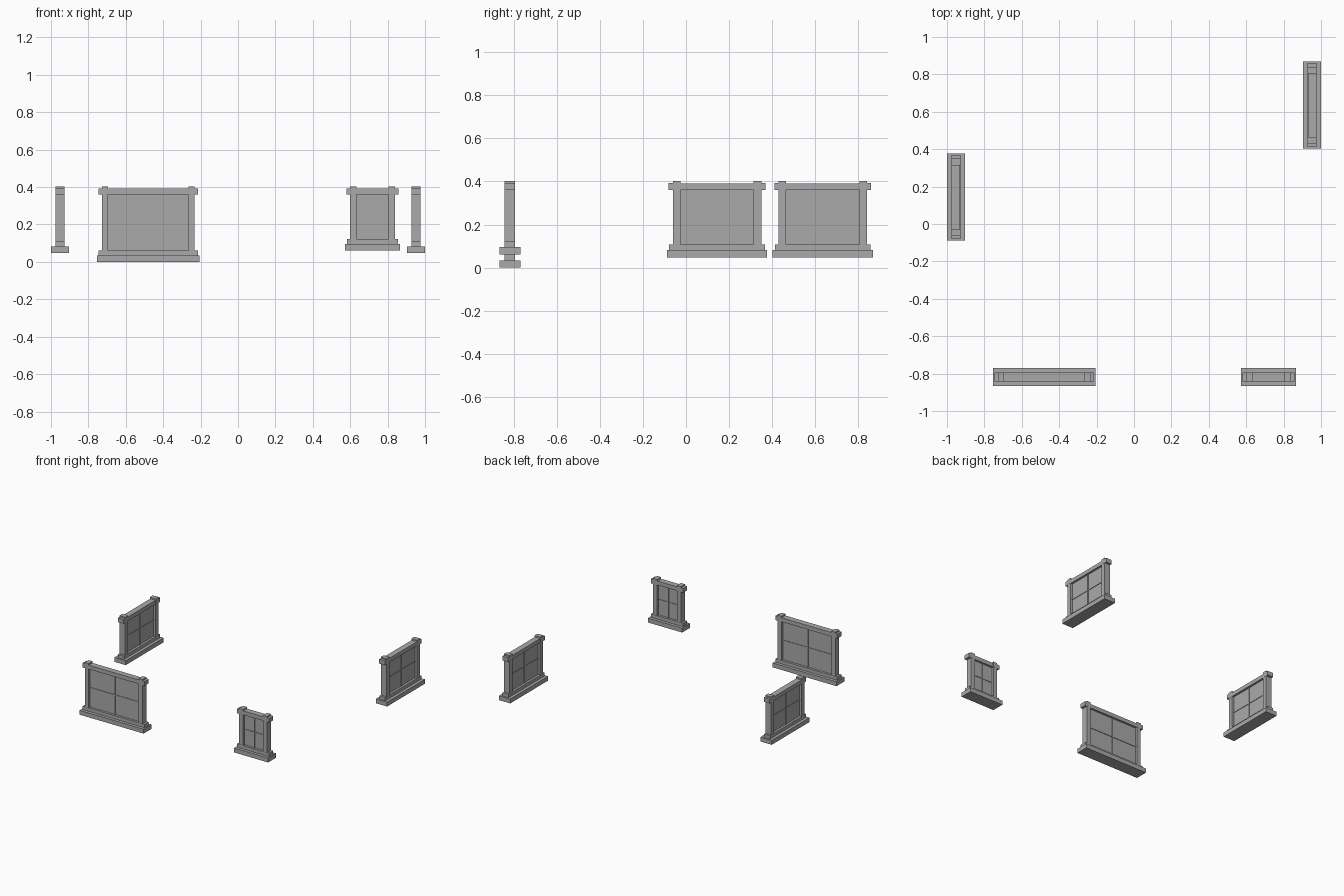
import bpy, math
from mathutils import Matrix, Vector

if "Cube" in bpy.data.objects:
    bpy.data.objects.remove(bpy.data.objects["Cube"])

stone = bpy.data.materials.new("mid grey")
stone.diffuse_color = (0.4, 0.4, 0.4, 1)
stone.use_nodes = True
stone.node_tree.nodes["Principled BSDF"].inputs["Base Color"].default_value = stone.diffuse_color


def box(name, place, x0, x1, depth, z0, z1):
    """Box centred in depth, given in window space, then moved into place."""
    x0, x1 = min(x0, x1), max(x0, x1)
    bpy.ops.mesh.primitive_cube_add(size=1)
    ob = bpy.context.object
    ob.name = name
    ob.data.transform(place @ Matrix.Translation(((x0 + x1) / 2, 0, (z0 + z1) / 2))
                      @ Matrix.Diagonal((x1 - x0, depth, z1 - z0, 1)))
    ob.data.materials.append(stone)
    return ob


def window(name, loc, angle, half, pane, z0):
    """half: half width of the base, pane: half width of the glass, z0: underside."""
    place = Matrix.Translation(Vector((loc[0], loc[1], 0))) @ Matrix.Rotation(angle, 4, 'Z')
    jamb = half - 0.027
    ledge, sill, lintel = z0 + 0.034, z0 + 0.06, 0.36
    mid = (sill + lintel) / 2

    # stepped sill
    box(name + "_base", place, -half, half, 0.097, z0, ledge)
    box(name + "_sill", place, -half + 0.01, half - 0.01, 0.05, ledge, sill)
    # side posts and raised corner caps
    for s, side in ((-1, "left"), (1, "right")):
        box(f"{name}_{side}_post", place, s * pane, s * jamb, 0.048, sill, lintel)
        box(f"{name}_{side}_cap", place, s * pane, s * (half - 0.008), 0.05, lintel, 0.393)
        box(f"{name}_{side}_cap_top", place, s * pane, s * jamb, 0.05, 0.393, 0.403)
    # lintel
    box(name + "_lintel", place, -pane, pane, 0.046, lintel, 0.391)
    # glass and crossing bars
    box(name + "_glass", place, -pane, pane, 0.014, sill, lintel)
    box(name + "_upright_bar", place, -0.004, 0.004, 0.024, sill, lintel)
    box(name + "_cross_bar", place, -pane, pane, 0.022, mid - 0.004, mid + 0.004)


window("wide_window", (-0.48, -0.818), 0, 0.275, 0.215, 0.0)
window("small_window", (0.719, -0.818), 0, 0.147, 0.085, 0.062)
window("left_window", (-0.952, 0.144), math.pi / 2, 0.2325, 0.17, 0.048)
window("right_window", (0.952, 0.635), math.pi / 2, 0.2325, 0.17, 0.048)
